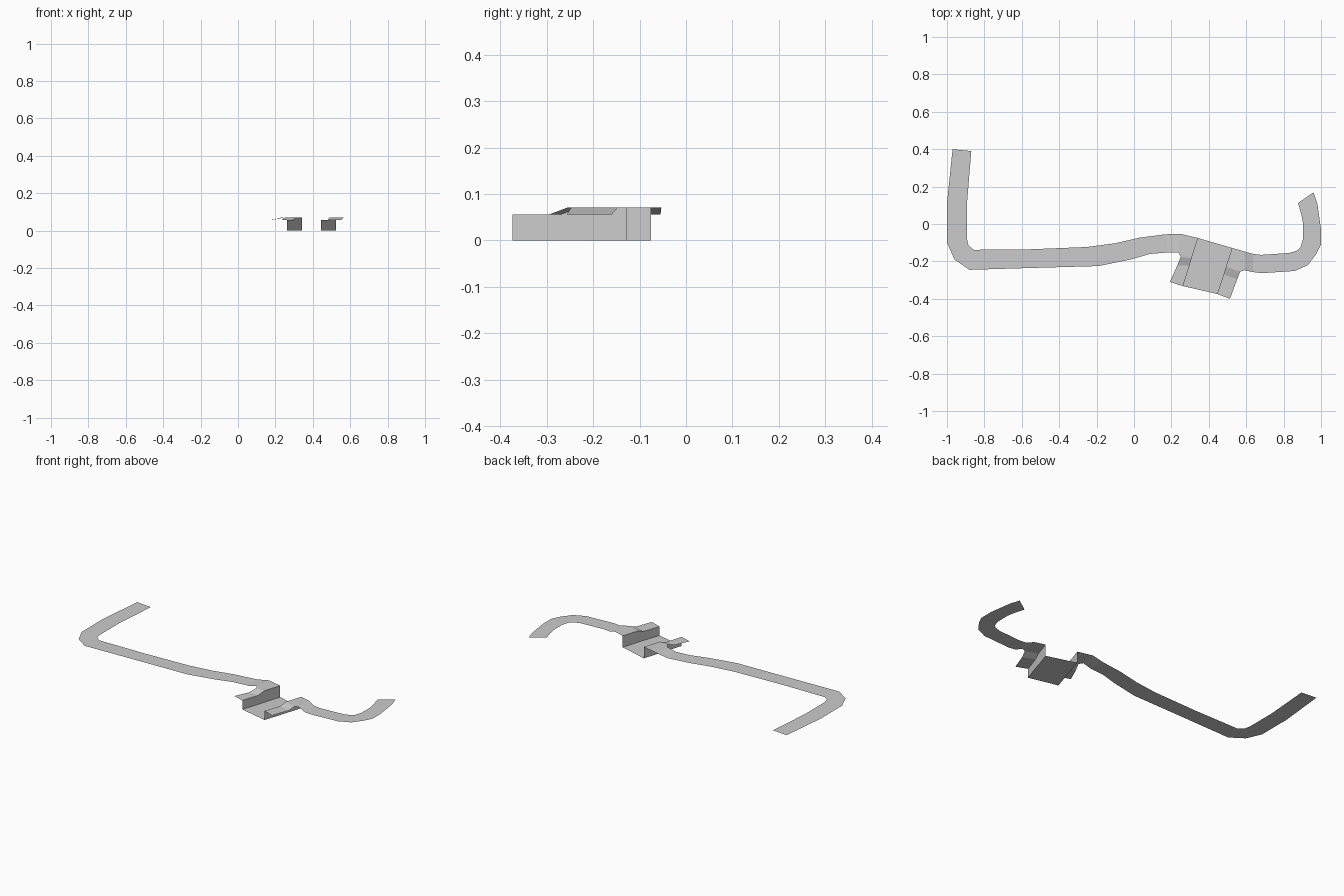
import bpy
import bmesh

cube = bpy.data.objects.get("Cube")
if cube:
    bpy.data.objects.remove(cube, do_unlink=True)

# Heights of the channel floor, the path and the raised banks
FLOOR, PATH, BANK = 0.0, 0.056, 0.071


def make_material(name, colour):
    material = bpy.data.materials.new(name)
    material.use_nodes = True
    material.diffuse_color = colour
    shader = material.node_tree.nodes["Principled BSDF"]
    shader.inputs["Base Color"].default_value = colour
    return material


stone = make_material("plain grey", (0.6, 0.6, 0.6, 1))


def at_height(points, height):
    return [(x, y, height) for x, y in points]


def make_sheet(name, *edges):
    """Skin a thin sheet between neighbouring edge lines of equal length."""
    bm = bmesh.new()
    lines = [[bm.verts.new(point) for point in edge] for edge in edges]
    for first, second in zip(lines, lines[1:]):
        for i in range(len(first) - 1):
            bm.faces.new((first[i], second[i], second[i + 1], first[i + 1]))
    bmesh.ops.remove_doubles(bm, verts=bm.verts, dist=0.0005)
    mesh = bpy.data.meshes.new(name)
    bm.to_mesh(mesh)
    bm.free()
    mesh.materials.append(stone)
    sheet = bpy.data.objects.new(name, mesh)
    bpy.context.collection.objects.link(sheet)
    return sheet


# Long path: outer and inner edges, from the far end to the channel
long_outer = [(-.97, .4), (-1, .11), (-1, -.1), (-.96, -.19), (-.88, -.245),
              (-.55, -.235), (-.19, -.225), (-.02, -.19), (.085, -.16),
              (.18, -.152)]
long_inner = [(-.87, .39), (-.893, .11), (-.893, -.08), (-.885, -.115),
              (-.856, -.138), (-.55, -.135), (-.25, -.123), (-.1, -.103),
              (.03, -.073), (.17, -.055)]
make_sheet("long_path", at_height(long_outer, PATH), at_height(long_inner, PATH))

# Short path: lower and upper edges, from the channel to its pointed end
short_outer = [(.636, -.257), (.68, -.263), (.86, -.251), (.93, -.22),
               (.975, -.16), (1, -.11), (1, -.03), (.98, .11), (.96, .17)]
short_inner = [(.636, -.16), (.68, -.165), (.83, -.155), (.87, -.143),
               (.89, -.125), (.904, -.08), (.904, 0), (.895, .05), (.877, .112)]
make_sheet("short_path", at_height(short_outer, PATH), at_height(short_inner, PATH))

# Channel banks: wall edge and outer edge, from front to back
right_wall = [(.262, -.332), (.296, -.224), (.308, -.183), (.318, -.15), (.342, -.075)]
right_outer = [(.192, -.31), (.232, -.22), (.25, -.175), (.235, -.152), (.25, -.053)]
left_wall = [(.444, -.374), (.479, -.27), (.491, -.23), (.497, -.21), (.524, -.128)]
left_outer = [(.513, -.4), (.552, -.295), (.567, -.255), (.59, -.247), (.59, -.147)]
rise = [PATH, PATH, BANK, BANK, BANK]


def climb(points):
    return [(x, y, z) for (x, y), z in zip(points, rise)]


make_sheet("right_bank", climb(right_outer), climb(right_wall))
make_sheet("left_bank", climb(left_wall), climb(left_outer))

# Ramps joining both paths to the raised banks
make_sheet("right_ramp",
           at_height((long_outer[-1], long_inner[-1]), PATH),
           at_height(right_outer[-2:], BANK))
make_sheet("left_ramp",
           at_height(left_outer[-2:], BANK),
           at_height((short_outer[0], short_inner[0]), PATH))

# Channel walls and floor
make_sheet("channel",
           climb(right_wall), at_height(right_wall, FLOOR),
           at_height(left_wall, FLOOR), climb(left_wall))
